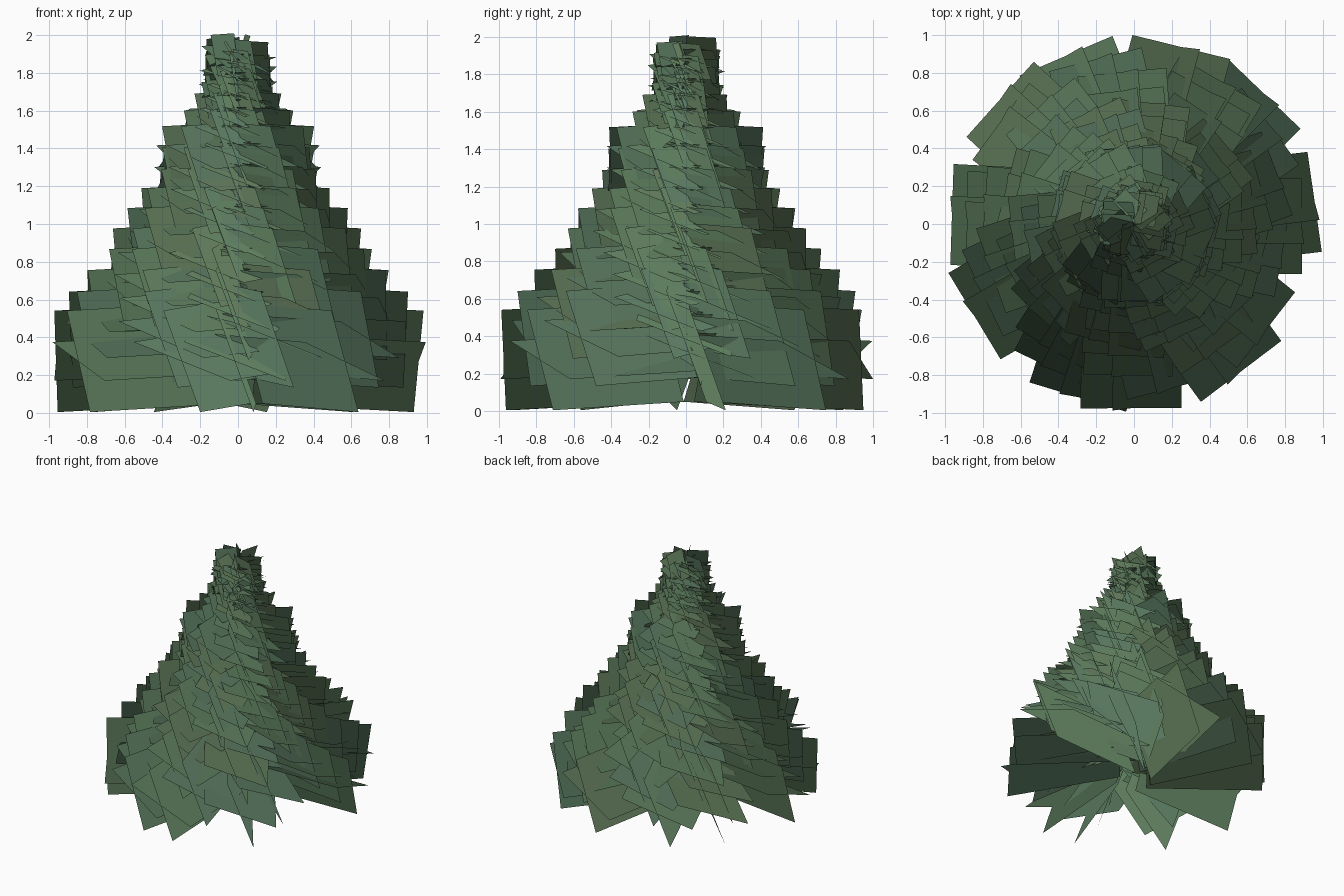
import bpy, bmesh, math, random
from mathutils import Matrix, Vector

if "Cube" in bpy.data.objects:
    bpy.data.objects.remove(bpy.data.objects["Cube"])

random.seed(4)

# Reach of the branches by height (z, radius)
PROFILE = [(0.275, 0.98), (0.39, 0.90), (0.52, 0.81), (0.65, 0.71), (0.77, 0.65),
           (0.89, 0.58), (1.01, 0.50), (1.12, 0.44), (1.24, 0.415), (1.355, 0.405),
           (1.46, 0.29), (1.56, 0.23), (1.64, 0.19), (1.72, 0.175), (1.80, 0.175),
           (1.87, 0.165)]
LOWEST = [177, 137, 112, 75, 45, 7, -54, -91, -108, -150]
ROLLS = (-70, -21)          # steep card and shallow card of every branch

GREENS = [(0.11, 0.205, 0.11, 1), (0.10, 0.19, 0.115, 1), (0.115, 0.19, 0.10, 1)]
mats = []
for i, c in enumerate(GREENS):
    m = bpy.data.materials.new("needles_%d" % (i + 1))
    m.diffuse_color = c
    m.use_nodes = True
    m.node_tree.nodes["Principled BSDF"].inputs["Base Color"].default_value = m.diffuse_color
    mats.append(m)


def add_card(bm, z, azimuth, start, reach, width, roll, mat):
    """One flat needle card running outward from near the tree axis."""
    rot = (Matrix.Translation((0, 0, z + 0.05 * reach))
           @ Matrix.Rotation(math.radians(azimuth), 4, 'Z')
           @ Matrix.Rotation(math.radians(3), 4, 'Y')
           @ Matrix.Rotation(math.radians(roll), 4, 'X'))
    h = width / 2
    verts = [bm.verts.new(rot @ Vector(p)) for p in
             ((start, -h, 0), (reach, -h, 0), (reach, h, 0), (start, h, 0))]
    face = bm.faces.new(verts)
    face.material_index = mat
    face.smooth = True


def add_tier(name, z, reach, azimuths, start):
    """One whorl of branches, each made of two crossed cards."""
    bm = bmesh.new()
    top = z > 1.6
    width = 0.24 if top else 0.19 + 0.39 * reach
    for a in azimuths:
        mat = random.choice((0, 0, 1, 2))
        r = reach * random.uniform(0.98, 1.0)
        dz = random.uniform(-0.03, 0.015) if top else 0
        twist = random.uniform(-12, 12) if top else 0
        for roll in ROLLS:
            add_card(bm, z + dz, a, start, r, width, roll + twist, mat)
    mesh = bpy.data.meshes.new(name)
    bm.to_mesh(mesh)
    bm.free()
    for m in mats:
        mesh.materials.append(m)
    # Soft foliage shading: normals point away from the tree axis
    normals = []
    for p in mesh.polygons:
        n = Vector((p.center.x, p.center.y, 0)).normalized() + Vector((0, 0, 0.3))
        normals += [n.normalized()] * len(p.vertices)
    mesh.normals_split_custom_set(normals)
    bpy.context.collection.objects.link(bpy.data.objects.new(name, mesh))


# Foliage tiers from the ground up
for i, (z, reach) in enumerate(PROFILE):
    if i == 0:
        azimuths = LOWEST
    else:
        n = 10 if i < 10 else 8
        turn = i * 137.5
        azimuths = [turn + 360 * k / n + random.uniform(-8, 8) for k in range(n)]
    add_tier("branch_tier_%02d" % (i + 1), z, reach, azimuths, 0.1 if i == 0 else 0)

# Thin dark trunk hidden inside the foliage
bark = bpy.data.materials.new("bark")
bark.diffuse_color = (0.02, 0.022, 0.016, 1)
bark.use_nodes = True
bark.node_tree.nodes["Principled BSDF"].inputs["Base Color"].default_value = bark.diffuse_color
bpy.ops.mesh.primitive_cone_add(vertices=6, radius1=0.015, radius2=0.006,
                                depth=1.6, location=(0, 0, 1.1))
trunk = bpy.context.object
trunk.name = "trunk"
trunk.data.materials.append(bark)
